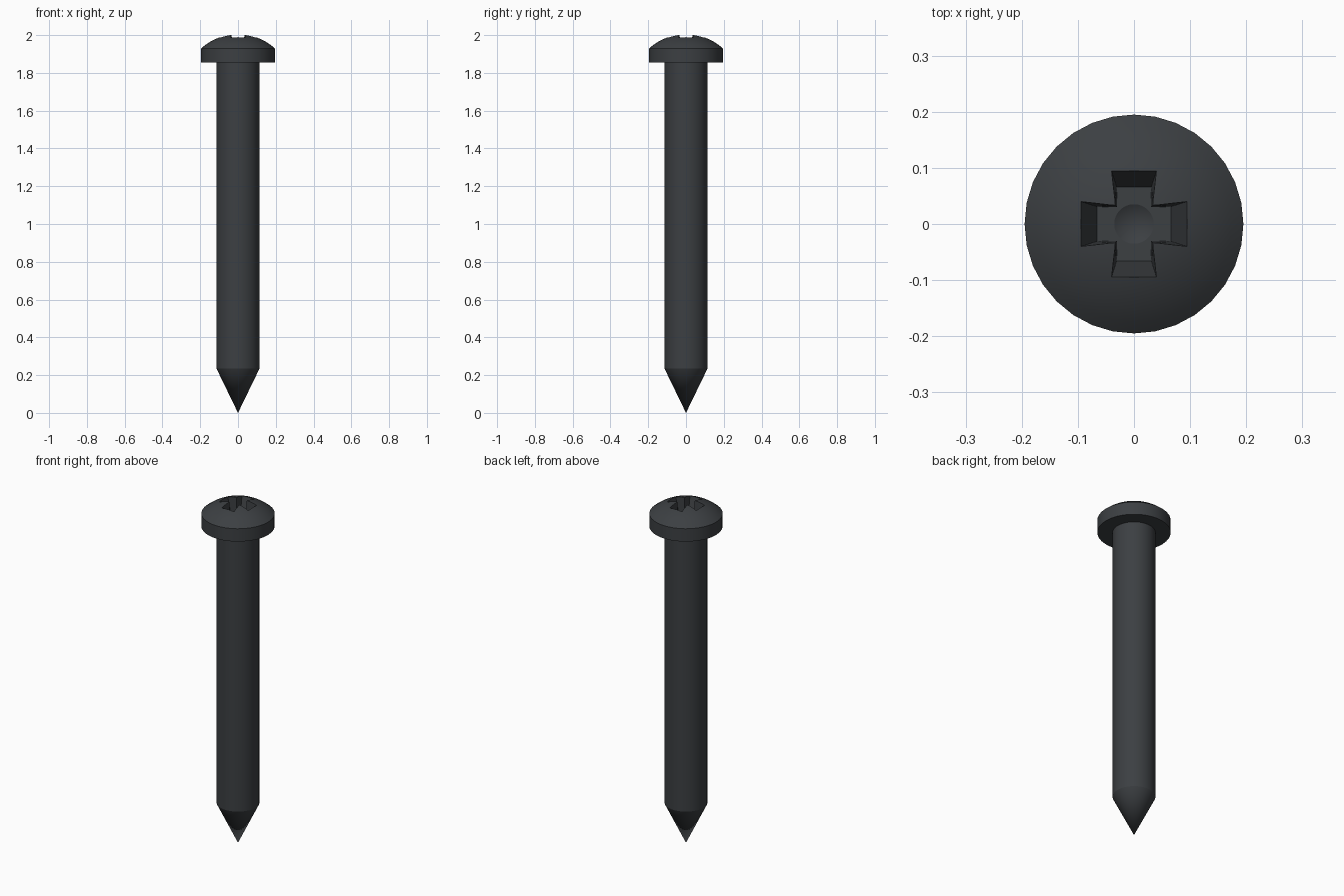
import bpy, bmesh, math

if "Cube" in bpy.data.objects:
    bpy.data.objects.remove(bpy.data.objects["Cube"])

SIDES = 32


def finish(bm, name):
    bmesh.ops.recalc_face_normals(bm, faces=bm.faces)
    mesh = bpy.data.meshes.new(name)
    bm.to_mesh(mesh)
    bm.free()
    obj = bpy.data.objects.new(name, mesh)
    bpy.context.collection.objects.link(obj)
    return obj


def lathe(name, profile):
    """Closed solid from a (radius, z) profile that starts and ends on the axis."""
    bm = bmesh.new()
    verts = [bm.verts.new((r, 0, z)) for r, z in profile]
    edges = [bm.edges.new(pair) for pair in zip(verts, verts[1:])]
    bmesh.ops.spin(bm, geom=verts + edges, cent=(0, 0, 0), axis=(0, 0, 1),
                   angle=2 * math.pi, steps=SIDES)
    bmesh.ops.remove_doubles(bm, verts=bm.verts, dist=1e-5)
    return finish(bm, name)


def cross_ring(bm, z, length, width, corner):
    """Twelve-point cross outline; arms may flare towards their ends."""
    ring = []
    for k in range(4):
        c, s = round(math.cos(k * math.pi / 2)), round(math.sin(k * math.pi / 2))
        for x, y in ((length, -width), (length, width), (corner, corner)):
            ring.append(bm.verts.new((x * c - y * s, x * s + y * c, z)))
    return ring


def cut(obj, cutter):
    cutter.hide_render = True
    mod = obj.modifiers.new("cut", 'BOOLEAN')
    mod.operation = 'DIFFERENCE'
    mod.solver = 'EXACT'
    mod.object = cutter
    bpy.context.view_layer.objects.active = obj
    bpy.ops.object.modifier_apply(modifier=mod.name)
    bpy.data.objects.remove(cutter)


# Screw body: point, shank, head rim and spherical dome
rim_r, rim_z, apex = 0.195, 1.93, 2.005
rise = apex - rim_z
ball = (rim_r ** 2 + rise ** 2) / (2 * rise)
span = math.asin(rim_r / ball)
dome = [(ball * math.sin(span * i / 8), apex - ball + ball * math.cos(span * i / 8))
        for i in range(8, 0, -1)]
screw = lathe("screw", [(0, 0), (0.114, 0.235), (0.114, 1.855), (rim_r, 1.855)]
              + dome + [(0, apex)])

# Tapered cross recess in the head
floor_z = 1.89
bm = bmesh.new()
low = cross_ring(bm, floor_z, 0.066, 0.031, 0.030)
high = cross_ring(bm, 2.02, 0.104, 0.043, 0.034)
bm.faces.new(low)
bm.faces.new(high)
for i in range(12):
    j = (i + 1) % 12
    bm.faces.new((low[i], low[j], high[j], high[i]))
bmesh.ops.triangulate(bm, faces=bm.faces)
cut(screw, finish(bm, "recess_cutter"))

# Conical dimple in the recess floor
cut(screw, lathe("dimple_cutter", [(0, floor_z - 0.02), (0.037, floor_z + 0.001),
                                   (0, floor_z + 0.001)]))

# Dark metal
mat = bpy.data.materials.new("dark_metal")
mat.diffuse_color = (0.045, 0.05, 0.055, 1)
mat.use_nodes = True
mat.node_tree.nodes["Principled BSDF"].inputs["Base Color"].default_value = mat.diffuse_color
screw.data.materials.clear()
screw.data.materials.append(mat)

bpy.ops.object.select_all(action='DESELECT')
screw.select_set(True)
bpy.context.view_layer.objects.active = screw
bpy.ops.object.shade_smooth_by_angle(angle=math.radians(25))
